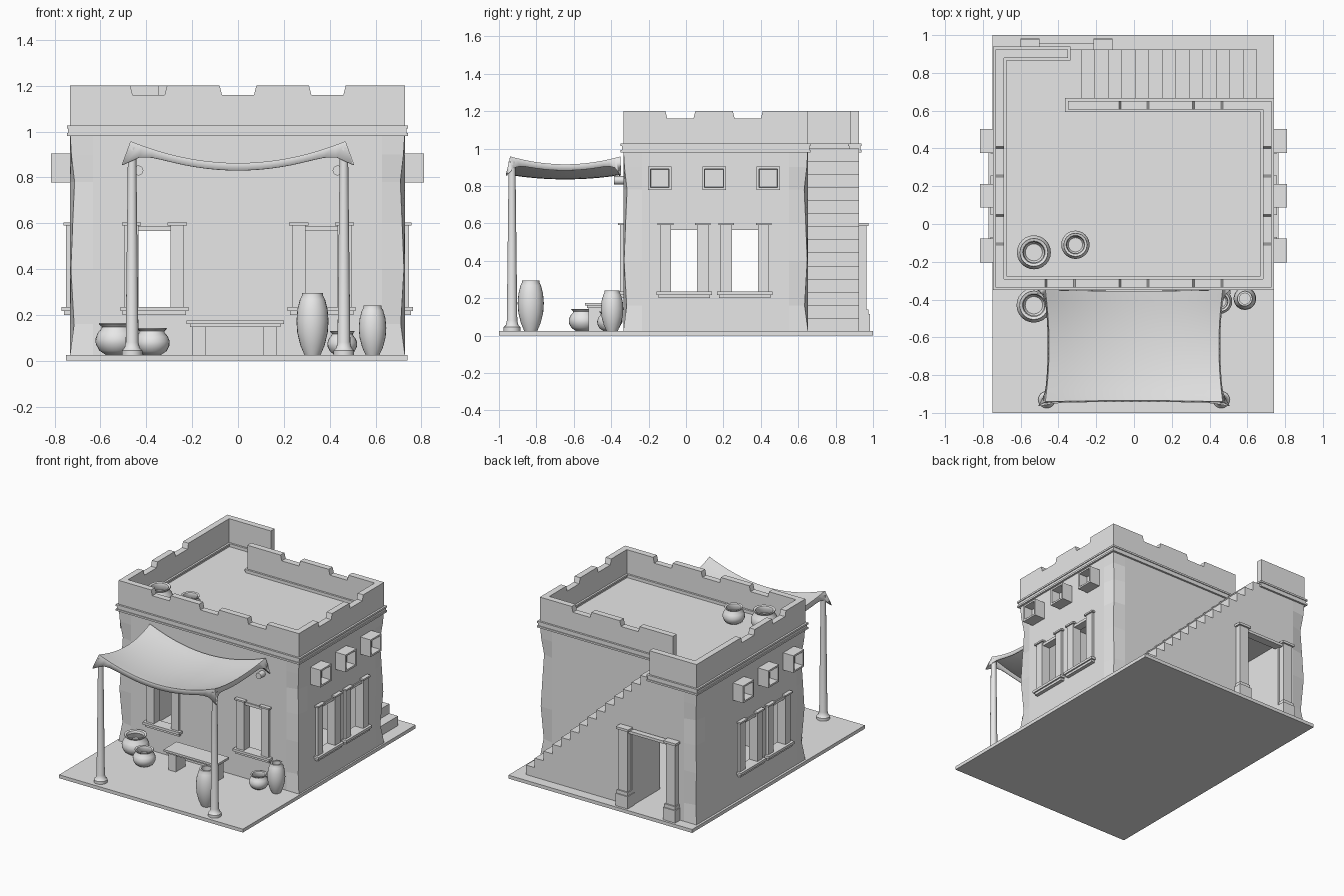
import bpy, bmesh, math
from mathutils import Vector

if "Cube" in bpy.data.objects:
    bpy.data.objects.remove(bpy.data.objects["Cube"], do_unlink=True)

clay = bpy.data.materials.new("pale_clay")
clay.use_nodes = True
clay.diffuse_color = (0.8, 0.8, 0.8, 1)
clay.node_tree.nodes["Principled BSDF"].inputs["Base Color"].default_value = (0.8, 0.8, 0.8, 1)

# Outer wall planes and main levels
XL, XR, YF, YM, YB = -0.733, 0.728, -0.335, 0.652, 0.925
GROUND, DECK, TOP, THICK = 0.025, 1.0, 1.2, 0.045
STAIR_X = -0.35


def finish(name, bm, smooth=False):
    bmesh.ops.recalc_face_normals(bm, faces=bm.faces)
    mesh = bpy.data.meshes.new(name)
    bm.to_mesh(mesh)
    bm.free()
    mesh.materials.append(clay)
    ob = bpy.data.objects.new(name, mesh)
    bpy.context.collection.objects.link(ob)
    if smooth:
        activate(ob)
        bpy.ops.object.shade_smooth_by_angle(angle=math.radians(40))
    return ob


def activate(ob):
    bpy.ops.object.select_all(action='DESELECT')
    ob.select_set(True)
    bpy.context.view_layer.objects.active = ob


def loft(name, rings, smooth=False, caps=True, closed=True):
    """Skin a list of equal-length point rings."""
    bm = bmesh.new()
    rows = [[bm.verts.new(p) for p in ring] for ring in rings]
    n = len(rows[0])
    for a, b in zip(rows, rows[1:]):
        for i in range(n if closed else n - 1):
            j = (i + 1) % n
            bm.faces.new((a[i], a[j], b[j], b[i]))
    if caps:
        bm.faces.new(rows[0])
        bm.faces.new(rows[-1])
    return finish(name, bm, smooth)


def box(name, x, y, z):
    x, y = sorted(x), sorted(y)
    corners = [(x[0], y[0]), (x[1], y[0]), (x[1], y[1]), (x[0], y[1])]
    return loft(name, [[(a, b, h) for a, b in corners] for h in z])


def lathe(name, profile, x, y, z=0, segs=24):
    turn = [math.tau * i / segs for i in range(segs)]
    return loft(name, [[(x + r * math.cos(t), y + r * math.sin(t), z + h) for t in turn]
                       for r, h in profile], smooth=True)


def on_wall(side, name, u, d, z):
    """Box placed along a wall: u along it, d outward from it."""
    if side == "front":
        return box(name, u, [YF - k for k in d], z)
    if side == "back":
        return box(name, u, [YB + k for k in d], z)
    if side == "right":
        return box(name, [XR + k for k in d], u, z)
    return box(name, [XL - k for k in d], u, z)


def cut(target, cutter):
    activate(target)
    mod = target.modifiers.new("cut", 'BOOLEAN')
    mod.operation, mod.solver, mod.object = 'DIFFERENCE', 'EXACT', cutter
    bpy.ops.object.modifier_apply(modifier=mod.name)


# Ground slab
box("ground_slab", (-0.75, 0.74), (-1, 1), (0, GROUND))

# House body: L-shaped plan with worn corners
plan = [(XL, YF), (XR, YF), (XR, YM), (STAIR_X, YM), (STAIR_X, YB), (XL, YB)]
worn = (0, 1, 2, 5)
centre = Vector((0, 0.2))
rings = []
for h, dent in ((GROUND, 0), (0.16, 0.018), (0.4, 0.004), (0.6, 0.012), (0.78, 0.02), (0.9, 0.006), (DECK, 0)):
    ring = []
    for i, p in enumerate(plan):
        p = Vector(p)
        if i not in worn:
            ring.append((*p, h))
            continue
        before, after = Vector(plan[i - 1]), Vector(plan[(i + 1) % len(plan)])
        inward = Vector((math.copysign(dent, -p.x), math.copysign(dent, centre.y - p.y)))
        ring.append((*(p + (before - p).normalized() * 0.1), h))
        ring.append((*(p + inward), h))
        ring.append((*(p + (after - p).normalized() * 0.1), h))
    rings.append(ring)
body = loft("house_body", rings)

# Staircase: stepped solid rising toward -x
STEPS, START = 14, 0.65
run, rise = (START - STAIR_X) / STEPS, (DECK - GROUND) / STEPS
profile = [(STAIR_X, GROUND), (START, GROUND)]
for i in range(STEPS):
    profile += [(START - i * run, GROUND + (i + 1) * rise), (START - (i + 1) * run, GROUND + (i + 1) * rise)]
stairs = loft("staircase", [[(x, y, z) for x, z in profile] for y in (YM, YB)])

# Hollow room, doorway and window openings
windows = [("front", -0.365), ("front", 0.365)] + [(s, u) for s in ("left", "right") for u in (-0.01, 0.315)]
cutters = [box("room_cutter", (XL + 0.05, XR - 0.05), (YF + 0.05, YM - 0.05), (GROUND, 0.95)),
           box("door_cutter", (-0.5, -0.21), (YM - 0.1, YB + 0.1), (GROUND, 0.59))]
cutters += [on_wall(s, "window_cutter", (u - 0.07, u + 0.07), (-0.1, 0.1), (0.235, 0.565)) for s, u in windows]
for c in cutters:
    cut(body, c)
cut(stairs, cutters[1])
for c in cutters:
    bpy.data.objects.remove(c, do_unlink=True)

# Window frames
for s, u in windows:
    for k in (-1, 1):
        c = u + k * 0.1
        on_wall(s, "window_jamb", (c - 0.03, c + 0.03), (-0.03, 0.018), (0.235, 0.59))
        on_wall(s, "window_jamb_cap", (c - 0.042, c + 0.042), (-0.02, 0.028), (0.59, 0.602))
    on_wall(s, "window_lintel", (u - 0.07, u + 0.07), (-0.03, 0.008), (0.565, 0.585))
    on_wall(s, "window_sill_top", (u - 0.148, u + 0.148), (-0.03, 0.036), (0.217, 0.235))
    on_wall(s, "window_sill_base", (u - 0.138, u + 0.138), (-0.02, 0.026), (0.2, 0.217))

# Door pillars and lintel
for c in (-0.55, -0.165):
    on_wall("back", "door_pillar_base", (c - 0.05, c + 0.05), (-0.02, 0.058), (GROUND, 0.115))
    on_wall("back", "door_pillar_step", (c - 0.044, c + 0.044), (-0.02, 0.05), (0.115, 0.14))
    on_wall("back", "door_pillar", (c - 0.037, c + 0.037), (-0.02, 0.04), (0.14, 0.585))
    on_wall("back", "door_pillar_cap", (c - 0.05, c + 0.05), (-0.02, 0.052), (0.585, 0.602))
on_wall("back", "door_lintel", (-0.52, -0.2), (-0.03, 0.03), (0.565, 0.585))

# Square wall vents with recessed mouths
for s, sign in (("right", 1), ("left", -1)):
    for u in (-0.14, 0.15, 0.44):
        vent = on_wall(s, "wall_vent", (u - 0.063, u + 0.063), (-0.02, 0.083), (0.778, 0.904))
        bm = bmesh.new()
        bm.from_mesh(vent.data)
        mouth = [f for f in bm.faces if f.normal.x * sign > 0.9]
        bmesh.ops.inset_individual(bm, faces=mouth, thickness=0.018)
        bmesh.ops.inset_individual(bm, faces=mouth, thickness=0.004, depth=-0.065)
        bm.to_mesh(vent.data)
        bm.free()

# Parapets with tapered notches, and stepped bands round their feet
def parapet(name, x, y, notches):
    along_x = x[1] - x[0] > y[1] - y[0]
    span, depth = (x, y) if along_x else (y, x)
    edge = [(span[0], DECK - 0.01), (span[0], TOP)]
    for c in notches:
        edge += [(c - 0.08, TOP), (c - 0.07, 1.16), (c + 0.07, 1.16), (c + 0.08, TOP)]
    edge += [(span[1], TOP), (span[1], DECK - 0.01)]
    loft(name, [[(u, d, z) if along_x else (d, u, z) for u, z in edge] for d in depth])
    for z0, z1, g in ((0.98, 0.993, 0.014), (0.993, 1.013, 0.008), (1.013, 1.026, 0.014)):
        box(name + "_band", (x[0] - g, x[1] + g), (y[0] - g, y[1] + g), (z0, z1))


side_notches = (-0.03, 0.33)
parapet("front_parapet", (XL, XR), (YF, YF + THICK), (-0.39, 0, 0.39))
parapet("right_parapet", (XR - THICK, XR), (YF, YM), side_notches)
parapet("left_parapet", (XL, XL + THICK), (YF, YB), side_notches)
parapet("back_parapet", (STAIR_X, XR), (YM - THICK, YM), (0, 0.39))
parapet("corner_parapet", (XL, STAIR_X), (YB - THICK, YB), ())

# Awning cloth: sagging sheet with a hem and hanging corners
N = 20
steps = [-1] + [2 * i / N - 1 for i in range(N + 1)] + [1]
last = len(steps) - 1
sheet = []
for j, v in enumerate(steps):
    row = []
    for i, u in enumerate(steps):
        x = u * (0.448 + 0.02 * v * v)
        y = -0.645 + v * (0.288 + 0.006 * u * u)
        z = 0.838 + 0.075 * u * u + 0.022 * v * v + 0.02 * (u * v) ** 2
        corner = abs(u * v) ** 12
        if i in (0, last) or j in (0, last):
            z -= 0.03 + 0.07 * corner
            x += u * 0.032 * corner + (0.006 * u if i in (0, last) else 0)
            y -= 0.006 + 0.016 * corner if v < 0 else 0
        row.append((x, y, z))
    sheet.append(row)
cloth = loft("awning_cloth", sheet, smooth=True, caps=False, closed=False)
solid = cloth.modifiers.new("thickness", 'SOLIDIFY')
solid.thickness, solid.offset = 0.006, 0

# Awning posts and wall pegs
for x in (-0.462, 0.462):
    lathe("awning_post", [(0.045, GROUND), (0.045, 0.045), (0.034, 0.055), (0.028, 0.08), (0.018, 0.93)], x, -0.93, segs=16)
    turn = [math.tau * i / 12 for i in range(12)]
    px = math.copysign(0.435, x)
    loft("awning_peg", [[(px + 0.022 * math.cos(t), y, 0.83 + 0.022 * math.sin(t)) for t in turn]
                        for y in (-0.385, YF + 0.01)], smooth=True)

# Bench
box("bench_top", (-0.225, 0.2), (-0.54, -0.39), (0.16, 0.175))
box("bench_apron", (-0.21, 0.185), (-0.528, -0.402), (0.147, 0.16))
for x in (-0.17, 0.14):
    box("bench_leg", (x - 0.03, x + 0.03), (-0.52, -0.41), (GROUND, 0.147))

# Round pots (open) and tall jars, as fractions of radius and height
POT = [(0.5, 0), (0.82, 0.14), (0.98, 0.34), (1, 0.5), (0.9, 0.68), (0.72, 0.82), (0.7, 0.88), (0.84, 0.97),
       (0.82, 1), (0.66, 0.97), (0.6, 0.86), (0.75, 0.6), (0.5, 0.3)]
JAR = [(0.5, 0), (0.75, 0.15), (0.95, 0.36), (1, 0.55), (0.94, 0.74), (0.78, 0.9), (0.66, 0.96), (0.66, 1),
       (0.48, 1), (0.48, 0.85)]


def vessel(name, shape, x, y, z, r, h):
    lathe(name, [(a * r, b * h) for a, b in shape], x, y, z)


vessel("large_pot", POT, -0.53, -0.43, GROUND, 0.092, 0.14)
vessel("middle_pot", POT, -0.375, -0.55, GROUND, 0.077, 0.118)
vessel("small_pot", POT, 0.455, -0.41, GROUND, 0.065, 0.105)
vessel("roof_pot_large", POT, -0.53, -0.15, DECK, 0.09, 0.14)
vessel("roof_pot_small", POT, -0.31, -0.11, DECK, 0.075, 0.118)
vessel("tall_jar", JAR, 0.325, -0.83, GROUND, 0.07, 0.27)
vessel("short_jar", JAR, 0.587, -0.395, GROUND, 0.06, 0.215)
